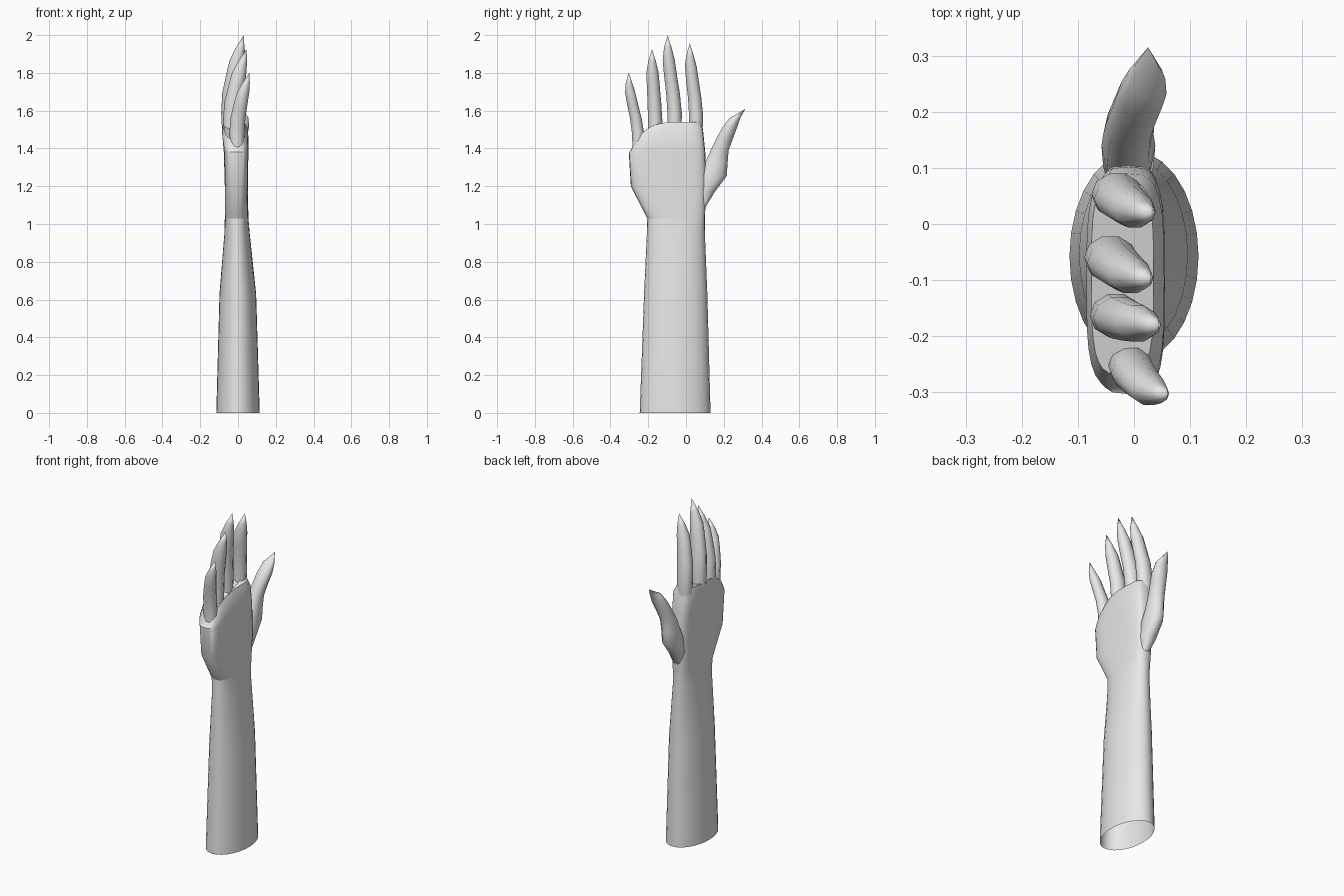
import bpy
import bmesh
from math import sin, cos, pi, radians

if "Cube" in bpy.data.objects:
    bpy.data.objects.remove(bpy.data.objects["Cube"], do_unlink=True)

# Single pale grey surface
grey = bpy.data.materials.new("pale grey")
grey.use_nodes = True
grey.diffuse_color = (0.8, 0.8, 0.8, 1)
grey.node_tree.nodes["Principled BSDF"].inputs["Base Color"].default_value = (0.8, 0.8, 0.8, 1)


def rounded(t, power):
    """Point on a unit superellipse; power 2 is a plain ellipse."""
    c, s = cos(t), sin(t)
    e = 2 / power
    return (abs(c) ** e * (1 if c > 0 else -1), abs(s) ** e * (1 if s > 0 else -1))


def loft(name, sections, sides, tip=None, cap_top=False, cap_bottom=False, lift=None, angle=40):
    """Skin sections (z, x0, x1, y0, y1, power); lift(y) tilts sections above the palm."""
    bm = bmesh.new()
    rings = []
    for z, x0, x1, y0, y1, power in sections:
        ring = []
        for i in range(sides):
            u, v = rounded(2 * pi * i / sides, power)
            x = (x0 + x1) / 2 + u * (x1 - x0) / 2
            y = (y0 + y1) / 2 + v * (y1 - y0) / 2
            ring.append(bm.verts.new((x, y, z + (lift(y, z) if lift else 0))))
        rings.append(ring)
    for low, high in zip(rings, rings[1:]):
        for i in range(sides):
            j = (i + 1) % sides
            bm.faces.new((low[i], low[j], high[j], high[i]))
    if tip:
        point = bm.verts.new(tip)
        for i in range(sides):
            bm.faces.new((rings[-1][i], rings[-1][(i + 1) % sides], point))
    if cap_top:
        bm.faces.new(rings[-1])
    if cap_bottom:
        bm.faces.new(rings[0][::-1])
    bmesh.ops.recalc_face_normals(bm, faces=bm.faces)
    mesh = bpy.data.meshes.new(name)
    bm.to_mesh(mesh)
    bm.free()
    mesh.materials.append(grey)
    obj = bpy.data.objects.new(name, mesh)
    bpy.context.collection.objects.link(obj)
    bpy.ops.object.select_all(action="DESELECT")
    obj.select_set(True)
    bpy.context.view_layer.objects.active = obj
    bpy.ops.object.shade_smooth_by_angle(angle=radians(angle))
    return obj


# Forearm: oval sleeve, open at the bottom
loft("forearm", [
    (0, -0.115, 0.115, -0.245, 0.13, 2),
    (0.63, -0.098, 0.096, -0.222, 0.113, 2),
    (0.95, -0.072, 0.062, -0.207, 0.1, 2.2),
    (1.03, -0.07, 0.055, -0.205, 0.1, 2.6),
], 28)


# Palm: flat slab whose top slopes down to the little finger
def knuckle_slope(y, z):
    weight = min(max((z - 1.38) / 0.1, 0), 1)
    return -weight * 1.9 * max(-0.12 - y, 0) ** 1.6


loft("palm", [
    (1.03, -0.07, 0.055, -0.205, 0.1, 2.6),
    (1.2, -0.07, 0.052, -0.292, 0.108, 3.6),
    (1.38, -0.075, 0.055, -0.303, 0.102, 3.6),
    (1.5, -0.085, 0.054, -0.294, 0.09, 3.6),
    (1.54, -0.076, 0.035, -0.268, 0.078, 3.6),
], 28, cap_top=True, lift=knuckle_slope)


# Fingers: base height, base y, base x, tip (x, y, z), half width
def finger(name, base, tip, half):
    bx, by, bz = base
    tx, ty, tz = tip
    sections = []
    # fraction of length, forward curl, sideways drift, width, depth
    for f, curl, drift, wide, deep in [
        (-0.08, 0, 0, 0.95, 0.95),
        (0.12, 0, 0.0, 1, 1.05),
        (0.35, 0.08, 0.25, 0.95, 1.05),
        (0.55, 0.3, 0.6, 0.9, 0.95),
        (0.72, 0.5, 0.85, 0.84, 0.85),
        (0.86, 0.75, 0.98, 0.52, 0.5),
    ]:
        z = bz + f * (tz - bz)
        x = bx + curl * (tx - bx)
        y = by + drift * (ty - by)
        w, d = half * wide, half * 1.12 * deep
        sections.append((z, x - d, x + d, y - w, y + w, 2))
    loft(name, sections, 10, tip=tip, cap_bottom=True, angle=45)


finger("index_finger", (-0.03, 0.053, 1.53), (0.032, 0.02, 1.955), 0.039)
finger("middle_finger", (-0.042, -0.06, 1.53), (0.03, -0.097, 2.0), 0.04)
finger("ring_finger", (-0.032, -0.163, 1.49), (0.045, -0.18, 1.925), 0.04)
finger("little_finger", (-0.006, -0.253, 1.43), (0.06, -0.303, 1.8), 0.034)

# Thumb: leans away from the palm and ends in a pointed nail
loft("thumb", [
    (1.09, -0.03, 0.02, 0.07, 0.105, 2),
    (1.17, -0.055, 0.035, 0.05, 0.155, 2),
    (1.255, -0.058, 0.038, 0.06, 0.22, 2),
    (1.32, -0.055, 0.035, 0.095, 0.223, 2),
    (1.39, -0.05, 0.036, 0.128, 0.228, 2),
    (1.45, -0.04, 0.045, 0.157, 0.25, 2),
    (1.51, -0.03, 0.058, 0.19, 0.272, 2),
    (1.56, -0.015, 0.056, 0.228, 0.288, 2),
], 10, tip=(0.025, 0.315, 1.61), cap_bottom=True, angle=45)
